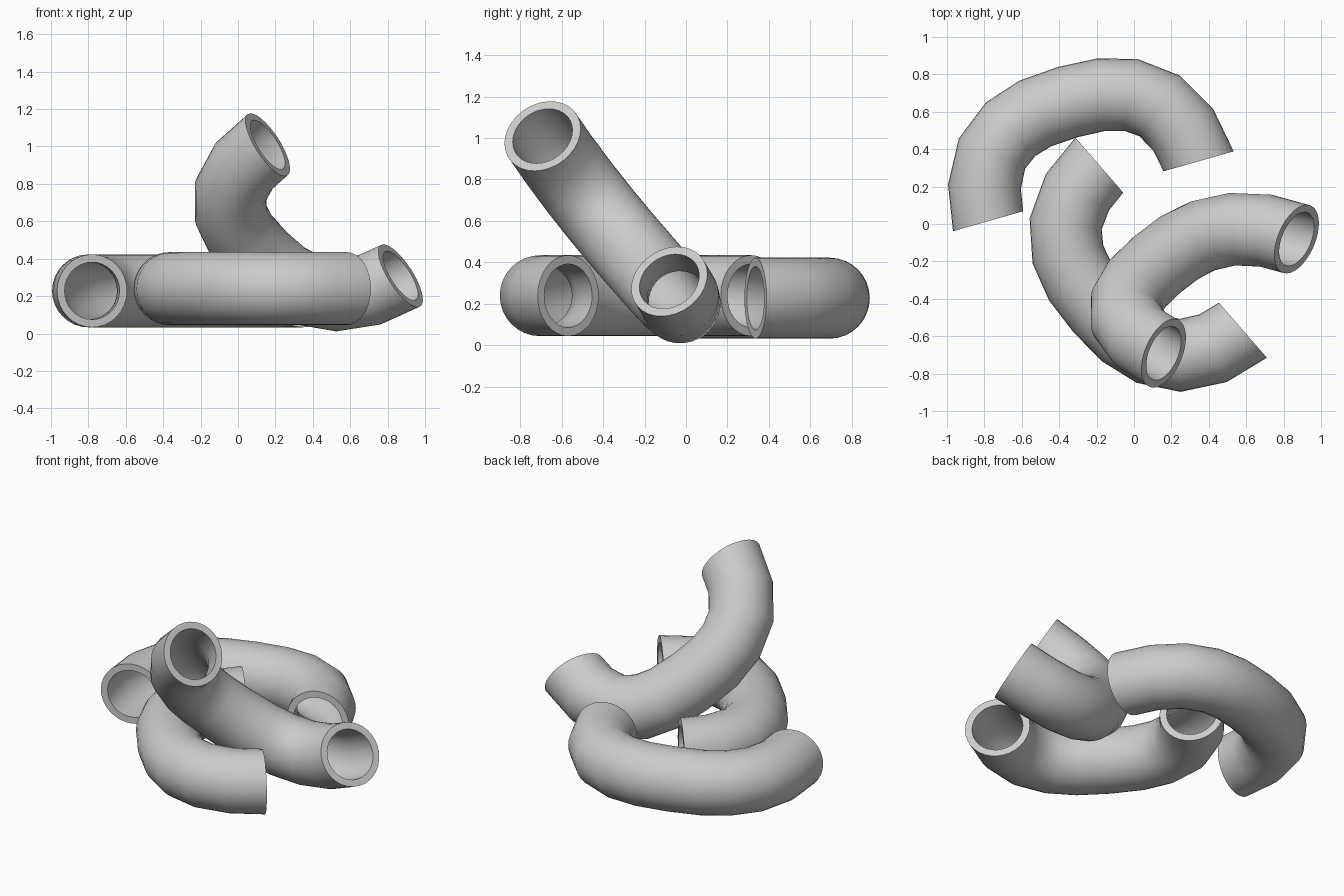
import bpy, bmesh, math
from mathutils import Vector

if "Cube" in bpy.data.objects:
    bpy.data.objects.remove(bpy.data.objects["Cube"])

OUTER, INNER, SIDES = 0.195, 0.153, 32

# Half of the bent centre line (along chord, bulge); mirrored to the full arch
half = [(0.585, 0), (0.553, 0.183), (0.466, 0.342), (0.335, 0.44), (0.185, 0.485)]
path = [(-a, b) for a, b in half] + [(0, 0.496)] + half[::-1]


def pasta_tube(name, start, end, bulge):
    """Hollow bent tube between two end centres, arching towards bulge."""
    start, end = Vector(start), Vector(end)
    mid = (start + end) / 2
    u = (end - start).normalized()
    v = Vector(bulge)
    v = (v - u * v.dot(u)).normalized()
    w = u.cross(v)
    bm = bmesh.new()
    outer, inner = [], []
    last = len(path) - 1
    for i, (a, b) in enumerate(path):
        # in-plane normal of the path; the end cuts lie on the chord
        if i == 0:
            n = -u
        elif i == last:
            n = u
        else:
            p, q = path[i - 1], path[i + 1]
            n = (v * (q[0] - p[0]) - u * (q[1] - p[1])).normalized()
        c = mid + u * a + v * b
        for rings, r in ((outer, OUTER), (inner, INNER)):
            ring = []
            for k in range(SIDES):
                t = 2 * math.pi * k / SIDES
                ring.append(bm.verts.new(c + (n * math.cos(t) + w * math.sin(t)) * r))
            rings.append(ring)
    # Closed loop of rings: outside, end rim, inside, end rim
    loop = outer + inner[::-1]
    for i in range(len(loop)):
        r0, r1 = loop[i], loop[(i + 1) % len(loop)]
        for k in range(SIDES):
            j = (k + 1) % SIDES
            bm.faces.new((r0[k], r0[j], r1[j], r1[k]))
    bmesh.ops.recalc_face_normals(bm, faces=bm.faces)
    mesh = bpy.data.meshes.new(name)
    bm.to_mesh(mesh)
    bm.free()
    obj = bpy.data.objects.new(name, mesh)
    bpy.context.collection.objects.link(obj)
    bpy.ops.object.select_all(action='DESELECT')
    obj.select_set(True)
    bpy.context.view_layer.objects.active = obj
    bpy.ops.object.shade_smooth_by_angle(angle=math.radians(50))


# Two tubes lying flat, one leaning across them
pasta_tube("back_tube", (-0.78, 0.015, 0.228), (0.345, 0.335, 0.228), (-0.274, 0.962, 0))
pasta_tube("front_tube", (-0.183, 0.312, 0.24), (0.58, -0.565, 0.24), (-0.755, -0.656, 0))
pasta_tube("leaning_tube", (0.87, -0.08, 0.308), (0.158, -0.692, 1.01), (-0.78, 0.345, -0.52))
